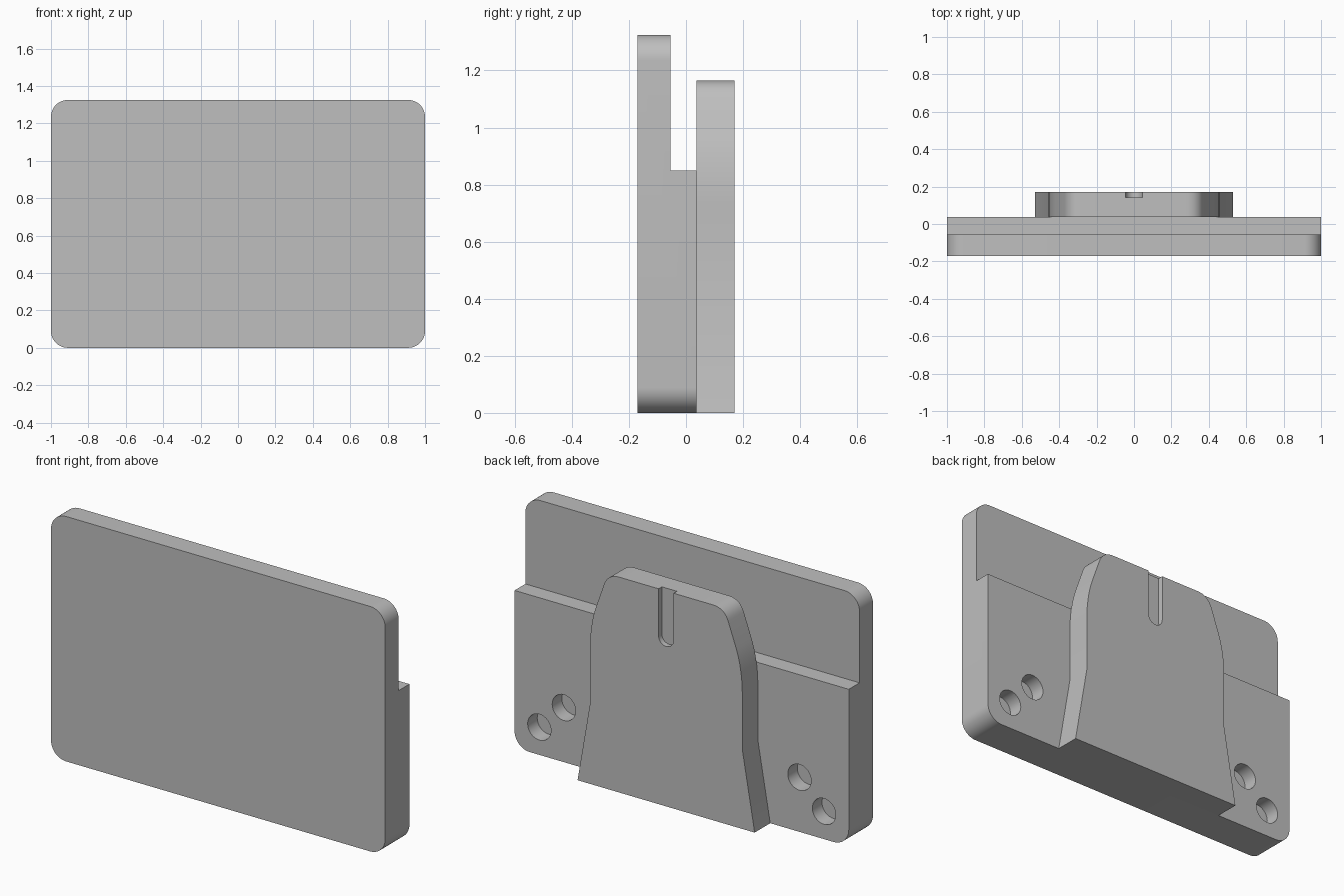
import bpy, bmesh, math
from mathutils import Vector

if "Cube" in bpy.data.objects:
    bpy.data.objects.remove(bpy.data.objects["Cube"])

grey = bpy.data.materials.new("plain grey")
grey.use_nodes = True
grey.diffuse_color = (0.52, 0.52, 0.52, 1)
grey.node_tree.nodes["Principled BSDF"].inputs["Base Color"].default_value = (0.52, 0.52, 0.52, 1)


def arc(cx, cz, r, start, end, steps=12):
    """Points on an arc in the XZ plane, angles in degrees."""
    angles = [math.radians(start + (end - start) * i / steps) for i in range(steps + 1)]
    return [(cx + r * math.cos(a), cz + r * math.sin(a)) for a in angles]


def curve(a, b, c, steps=10):
    """Quadratic curve from a to c, pulled towards b."""
    a, b, c = Vector(a), Vector(b), Vector(c)
    ts = [i / steps for i in range(steps + 1)]
    return [tuple(a * (1 - t) ** 2 + b * 2 * t * (1 - t) + c * t * t) for t in ts]


def extrude(name, outline, y0, y1):
    """Solid made by extruding an XZ outline from y0 to y1."""
    bm = bmesh.new()
    face = bm.faces.new([bm.verts.new((x, y0, z)) for x, z in outline])
    new = bmesh.ops.extrude_face_region(bm, geom=[face])["geom"]
    bmesh.ops.translate(bm, vec=(0, y1 - y0, 0),
                        verts=[v for v in new if isinstance(v, bmesh.types.BMVert)])
    bmesh.ops.recalc_face_normals(bm, faces=bm.faces)
    mesh = bpy.data.meshes.new(name)
    bm.to_mesh(mesh)
    bm.free()
    mesh.materials.append(grey)
    obj = bpy.data.objects.new(name, mesh)
    bpy.context.collection.objects.link(obj)
    return obj


def activate(obj):
    bpy.ops.object.select_all(action='DESELECT')
    obj.select_set(True)
    bpy.context.view_layer.objects.active = obj


def cut(obj, cutter):
    cutter.hide_render = True
    activate(obj)
    mod = obj.modifiers.new("cut", 'BOOLEAN')
    mod.operation, mod.solver, mod.object = 'DIFFERENCE', 'EXACT', cutter
    bpy.ops.object.modifier_apply(modifier=mod.name)
    bpy.data.objects.remove(cutter)


FRONT, STEP, BACK, TONGUE = -0.17, -0.055, 0.037, 0.17
HEIGHT, R = 1.325, 0.09

# Rounded plate, full thickness
outline = (arc(1 - R, R, R, -90, 0) + arc(1 - R, HEIGHT - R, R, 0, 90)
           + arc(R - 1, HEIGHT - R, R, 90, 180) + arc(R - 1, R, R, 180, 270))
plate = extrude("stepped_plate", outline, FRONT, BACK)

# Step along the upper back
cut(plate, extrude("step_cutter", [(-2, 0.85), (2, 0.85), (2, 2), (-2, 2)], STEP, 1))

# Two blind screw holes on each side
for side in (-1, 1):
    for x, z in ((0.705, 0.295), (0.852, 0.15)):
        cut(plate, extrude("hole_cutter", arc(side * x, z, 0.07, 0, 348.75, 31), -0.045, 0.1))

# Tapered tongue on the back, mirrored about the middle
half = [(0.53, 0), (0.456, 0.43)]
half += curve((0.456, 0.72), (0.456, 0.86), (0.42, 0.965))
half += curve((0.372, 1.1), (0.349, 1.165), (0.28, 1.165))
tongue = extrude("back_tongue", half + [(-x, z) for x, z in reversed(half)], BACK, TONGUE)

# Round-ended slot at the top of the tongue
slot = arc(0, 0.91, 0.045, 180, 360) + [(0.045, 1.3), (-0.045, 1.3)]
cut(tongue, extrude("slot_cutter", slot, 0.142, 0.3))

for part in (plate, tongue):
    activate(part)
    bpy.ops.object.shade_smooth_by_angle(angle=math.radians(25))
